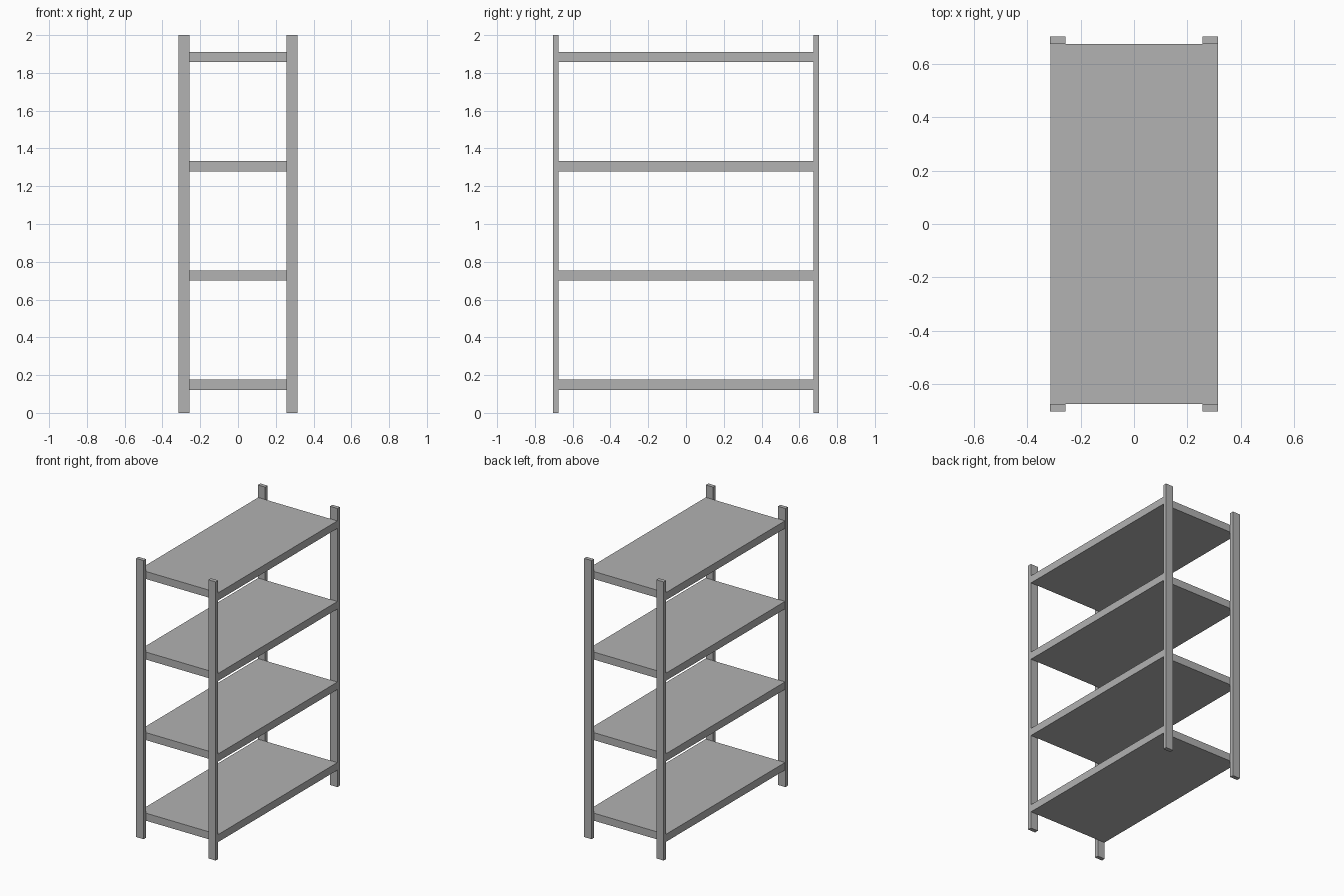
import bpy

if "Cube" in bpy.data.objects:
    bpy.data.objects.remove(bpy.data.objects["Cube"])

grey = bpy.data.materials.new("plain grey")
grey.diffuse_color = (0.445, 0.445, 0.445, 1)
grey.use_nodes = True
grey.node_tree.nodes["Principled BSDF"].inputs["Base Color"].default_value = grey.diffuse_color


def box(name, lo, hi):
    """Axis-aligned box between two opposite corners."""
    bpy.ops.mesh.primitive_cube_add(size=1)
    ob = bpy.context.object
    ob.name = name
    ob.location = [(a + b) / 2 for a, b in zip(lo, hi)]
    ob.scale = [b - a for a, b in zip(lo, hi)]
    bpy.ops.object.transform_apply(location=True, rotation=False, scale=True)
    ob.data.materials.append(grey)
    return ob


HALF_X, SHELF_Y, POST_Y = 0.316, 0.676, 0.704
POST_W, SHELF_T = 0.059, 0.054

# Four upright posts, standing outside the shelf ends
for y_name, y0, y1 in (("front", -POST_Y, -SHELF_Y), ("back", SHELF_Y, POST_Y)):
    for x_name, x0 in (("left", -HALF_X), ("right", HALF_X - POST_W)):
        box(f"{y_name}_{x_name}_post", (x0, y0, 0), (x0 + POST_W, y1, 2))

# Four evenly spaced solid shelves
for i in range(4):
    z = 0.122 + i * 0.5783
    box(f"shelf_{i + 1}", (-HALF_X + 0.003, -SHELF_Y, z),
        (HALF_X, SHELF_Y, z + SHELF_T))
